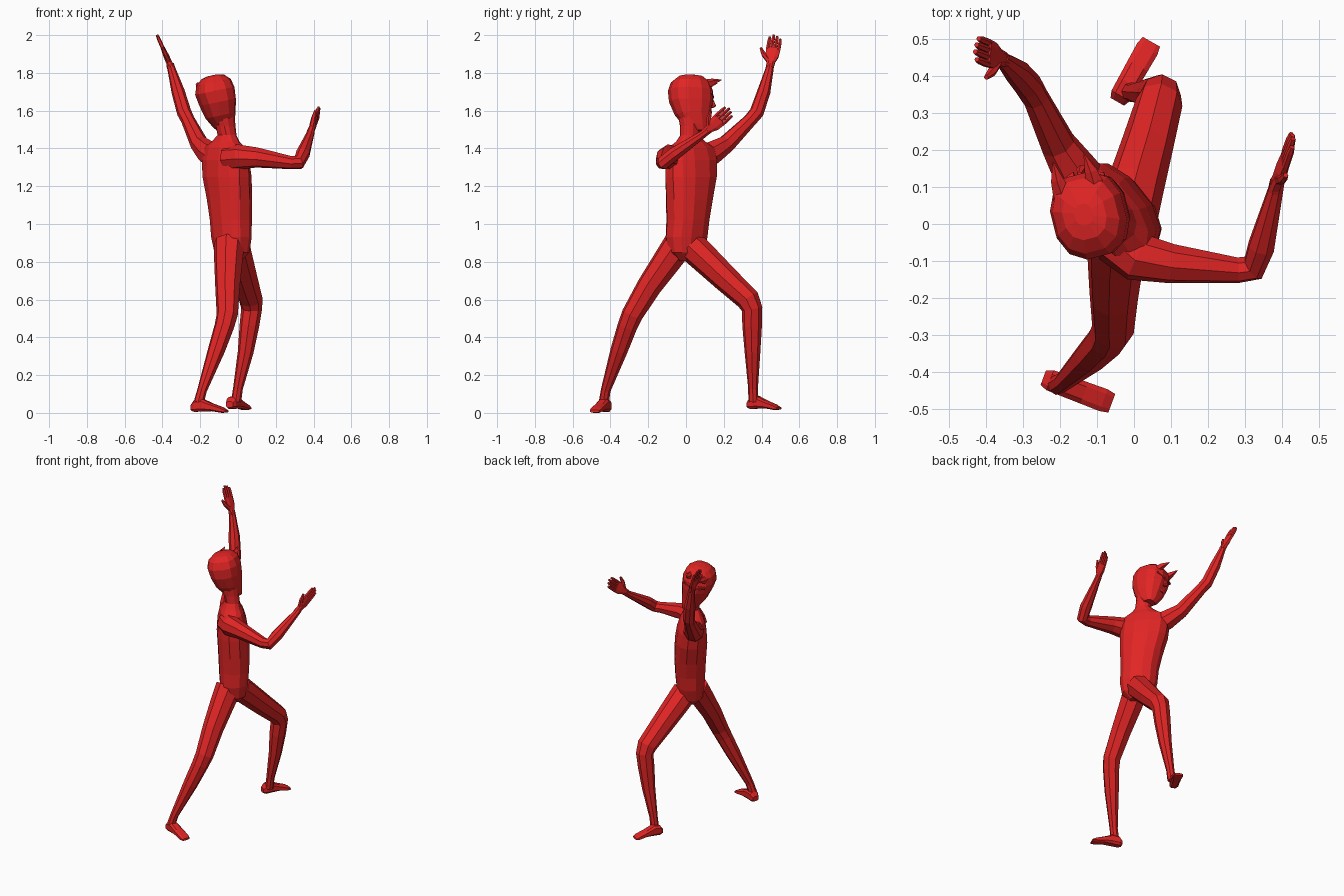
import bpy, bmesh, math
from mathutils import Vector as V

red = bpy.data.materials.new("red")
red.diffuse_color = (0.75, 0.018, 0.018, 1)


def loft(name, rings, n=8, power=1.0, phase=0.5):
    """Skin rings given as (centre, half-axis u, half-axis v)."""
    bm = bmesh.new()
    loops = []
    for c, u, v in rings:
        loop = []
        for i in range(n):
            a = 2 * math.pi * (i + phase) / n
            ca, sa = math.cos(a), math.sin(a)
            ca = math.copysign(abs(ca) ** power, ca)
            sa = math.copysign(abs(sa) ** power, sa)
            loop.append(bm.verts.new(V(c) + V(u) * ca + V(v) * sa))
        loops.append(loop)
    for p, q in zip(loops, loops[1:]):
        for i in range(n):
            j = (i + 1) % n
            bm.faces.new((p[i], p[j], q[j], q[i]))
    bm.faces.new(loops[0])
    bm.faces.new(loops[-1])
    bmesh.ops.recalc_face_normals(bm, faces=bm.faces)
    me = bpy.data.meshes.new(name)
    bm.to_mesh(me)
    bm.free()
    me.materials.append(red)
    ob = bpy.data.objects.new(name, me)
    bpy.context.collection.objects.link(ob)
    return ob


def tube(name, path, n=8, ref=(1, 0.3, 0.1), grow=1.0):
    """Round limb along points (x, y, z, radius)."""
    pts = [V(p[:3]) for p in path]
    segs = [(b - a).normalized() for a, b in zip(pts, pts[1:])]
    rings = []
    for i, p in enumerate(pts):
        t = (segs[max(i - 1, 0)] + segs[min(i, len(segs) - 1)]).normalized()
        u = t.cross(V(ref)).normalized()
        w = t.cross(u)
        r = path[i][3] * grow
        rings.append((p, u * r, w * r))
    return loft(name, rings, n)


def hand(name, wrist, tip, thumb_side):
    """Palm, four fingers and a thumb pointing to thumb_side."""
    w, tip = V(wrist), V(tip)
    length = (tip - w).length
    d = (tip - w).normalized()
    s = V(thumb_side)
    s = (s - d * s.dot(d)).normalized()
    nrm = d.cross(s)
    loft(name + "_palm", [(w + d * length * t, s * a, nrm * b) for t, a, b in
         ((-0.08, .021, .019), (.12, .024, .017), (.3, .037, .016), (.56, .04, .012))], 8, 0.8)
    for k, reach in enumerate((.92, 1.0, .97, .9)):
        off = s * (.029 - .0193 * k)
        a = w + d * length * .52 + off
        b = w + d * length * reach + off
        tube(f"{name}_finger_{k + 1}", [(*a, .0105), (*a.lerp(b, .7), .01), (*b, .007)], 6, nrm)
    a = w + d * length * .15 + s * .012
    m = w + d * length * .33 + s * .046
    b = w + d * length * .52 + s * .066
    tube(name + "_thumb", [(*a, .016), (*m, .013), (*b, .007)], 6, nrm)


def foot(name, heel, toe, lift):
    """Wedge foot from heel to toe; heights drop towards the toes."""
    h, t = V((*heel, 0)), V((*toe, 0))
    d = (t - h).normalized()
    side = V((-d.y, d.x, 0))
    rings = []
    for f, half, z0, z1 in ((0, .022, .012, .045), (.1, .03, .004, .07), (.32, .031, .006, .075),
                            (.6, .032, .008, .05), (.88, .033, 0, .03), (1, .028, .002, .016)):
        c = h.lerp(t, f) + V((0, 0, (z0 + z1) / 2 + lift))
        rings.append((c, side * half, V((0, 0, (z1 - z0) / 2))))
    loft(name, rings, 8, 0.6)


# Torso, turned so that the chest faces +x +y
S, F = V((.622, -.783, 0)), V((.783, .622, 0))
torso = [(-.03, 0, .805, .05, .045), (-.032, 0, .85, .1, .08), (-.035, .003, .93, .118, .09),
         (-.038, .01, 1.02, .119, .096), (-.045, .018, 1.13, .133, .1),
         (-.058, .027, 1.25, .152, .102), (-.066, .03, 1.34, .155, .092),
         (-.07, .03, 1.405, .14, .074), (-.066, .025, 1.437, .085, .058),
         (-.058, .02, 1.47, .05, .046), (-.066, .02, 1.52, .05, .05), (-.08, .02, 1.58, .06, .06)]
loft("torso_and_neck", [((x, y, z), S * a, F * b) for x, y, z, a, b in torso], 12, 0.85)

# Head, leaning to -x and looking towards +y and the raised hand
R, U = V((.95, .25, .2)).normalized(), V((-.2, 0, .96)).normalized()
N = U.cross(R)
head = [(-.062, .075, 1.492, .032, .035), (-.075, .055, 1.52, .054, .067),
        (-.092, .035, 1.575, .079, .093), (-.108, .026, 1.645, .095, .115),
        (-.123, .023, 1.705, .103, .118), (-.13, .023, 1.75, .09, .102),
        (-.134, .025, 1.778, .06, .068), (-.136, .025, 1.787, .025, .03)]
loft("head", [((x, y, z), R * a, N * b) for x, y, z, a, b in head], 12, 0.85)

# Face: horns, brows, nose and mouth
C = V((-.118, .03, 1.66))


def face_point(r, f, u):
    return C + R * r + N * f + U * u


for k, sgn in (("right", 1), ("left", -1)):
    tube(k + "_horn", [(*face_point(sgn * .046, .055, .07), .03),
                       (*face_point(sgn * .048, .105, .09), .018),
                       (*face_point(sgn * .044, .152, .104), .002)], 5)
    loft(k + "_brow", [(face_point(sgn * .015, .111, .012), N * .01, U * .007),
                       (face_point(sgn * .07, .088, .03), N * .01, U * .006)], 4)
loft("nose", [(face_point(0, .106, .015), R * .007, N * .008),
              (face_point(0, .12, -.03), R * .015, N * .014),
              (face_point(0, .108, -.04), R * .01, N * .01)], 6)
loft("mouth", [(face_point(0, .086, -.085), R * .026, N * .014),
               (face_point(0, .086, -.07), R * .026, N * .014)], 6)

# Raised left arm
tube("left_arm", [(-.1, .06, 1.34, .068), (-.155, .135, 1.375, .063), (-.205, .215, 1.425, .047),
                  (-.265, .34, 1.55, .035), (-.285, .374, 1.59, .037), (-.317, .412, 1.70, .034),
                  (-.352, .442, 1.82, .021), (-.36, .446, 1.845, .02)], grow=1.04)
hand("left_hand", (-.358, .446, 1.84), (-.428, .475, 1.999), (0, -1, 0))

# Bent right arm
tube("right_arm", [(-.05, -.04, 1.345, .068), (.01, -.09, 1.355, .064), (.1, -.107, 1.352, .052),
                   (.28, -.125, 1.325, .034), (.322, -.118, 1.325, .036), (.344, -.06, 1.373, .036),
                   (.382, .09, 1.475, .021), (.387, .115, 1.495, .02)],
     ref=(0, -.5, .75), grow=1.04)
hand("right_hand", (.386, .11, 1.492), (.43, .237, 1.605), (0, -.7, .7))

# Bent left leg reaching to +y
tube("left_leg", [(-.015, .03, .88, .078), (.003, .1, .815, .075), (.035, .21, .71, .068),
                  (.068, .328, .6, .061), (.072, .35, .55, .053), (.06, .35, .46, .05),
                  (.04, .352, .32, .04), (0, .355, .13, .025), (-.01, .357, .06, .026)], grow=1.04)
foot("left_foot", (-.045, .33), (.047, .492), .015)

# Stretched right leg reaching to -y
tube("right_leg", [(-.045, -.035, .90, .08), (-.05, -.09, .82, .075), (-.055, -.195, .67, .064),
                   (-.057, -.285, .52, .055), (-.072, -.31, .46, .051), (-.115, -.355, .33, .044),
                   (-.19, -.425, .12, .025), (-.208, -.435, .055, .026)], grow=1.04)
foot("right_foot", (-.245, -.415), (-.06, -.484), 0)
